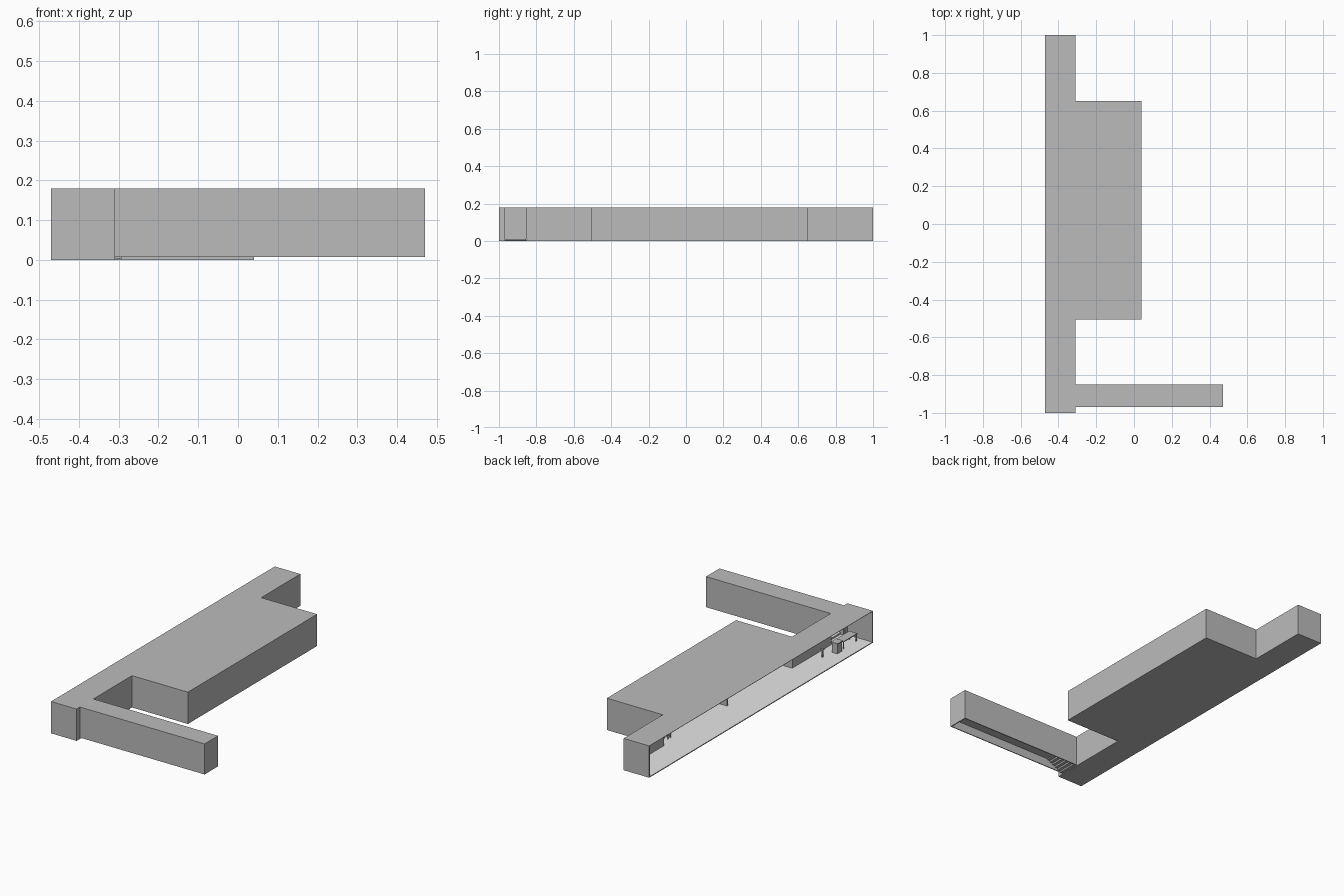
import bpy

if "Cube" in bpy.data.objects:
    bpy.data.objects.remove(bpy.data.objects["Cube"])


def material(name, v):
    m = bpy.data.materials.new(name)
    m.diffuse_color = (v, v, v, 1)
    m.use_nodes = True
    m.node_tree.nodes["Principled BSDF"].inputs["Base Color"].default_value = m.diffuse_color
    return m


GREY = material("wall grey", 0.5)
PALE = material("pale floor", 0.8)
T = 0.005   # wall thickness
H = 0.18    # ceiling height


def box(name, x0, x1, y0, y1, z0, z1, mat=GREY, top=None):
    v = [(x, y, z) for z in (z0, z1) for x, y in ((x0, y0), (x1, y0), (x1, y1), (x0, y1))]
    f = [(3, 2, 1, 0), (4, 5, 6, 7), (0, 1, 5, 4), (1, 2, 6, 5), (2, 3, 7, 6), (3, 0, 4, 7)]
    me = bpy.data.meshes.new(name)
    me.from_pydata(v, [], f)
    me.materials.append(mat)
    if top:
        me.materials.append(top)
        me.polygons[1].material_index = 1
    ob = bpy.data.objects.new(name, me)
    bpy.context.collection.objects.link(ob)
    return ob


XL, XM, XR, XE = -0.47, -0.31, 0.04, 0.47   # left edge, hall wall, room wall, wing end
A0, A1 = -0.97, -0.85                       # side wing in y
R0, R1 = -0.505, 0.65                       # rooms in y
FZ = 0.06                                   # raised wing floor

# floors, pale on top
box("hall_floor", XL, XM, -1, 1, 0, T, GREY, PALE)
box("room_floor", XM, XR, R0, R1, 0, T, GREY, PALE)

# thin roof
for n, r in (("hall", (XL, XM, -1, 1)), ("room", (XM, XR, R0, R1)), ("wing", (XM, XE, A0, A1))):
    box(n + "_roof", *r, H - 0.002, H)

# hall walls; the left side stays open
TOP = H - 0.002
box("hall_front_wall", XL, XM, -1, -1 + T, T, TOP)
box("hall_back_wall", XL, XM, 1 - T, 1, T, TOP)
for i, (a, b) in enumerate(((-1 + T, A0), (A1, R0), (R1, 1 - T))):
    box(f"hall_side_wall_{i}", XM - T, XM, a, b, T, TOP)

# room walls and the divider between two rooms
box("room_right_wall", XR - T, XR, R0, R1, T, TOP)
box("room_front_wall", XM - T, XR - T, R0, R0 + T, T, TOP)
box("room_back_wall", XM - T, XR - T, R1 - T, R1, T, TOP)
box("room_divider", -0.305, XR - T, 0.062, 0.067, T, TOP)

# side wing walls, with a raised floor
WZ = 0.007
box("wing_front_wall", XM, XE, A0, A0 + T, WZ, TOP)
box("wing_back_wall", XM, XE, A1 - T, A1, WZ, TOP)
box("wing_end_wall", XE - T, XE, A0 + T, A1 - T, WZ, TOP)

# stairs up to the wing
N, RUN = 6, 0.018
for i in range(N):
    z = T + (FZ - T) * (i + 1) / N
    x = XM + i * RUN
    box(f"stair_{i}", x, x + RUN, A0 + T, A1 - T, z - 0.011, z, GREY, PALE)
box("wing_floor", XM + N * RUN, XE - T, A0 + T, A1 - T, FZ - T, FZ, GREY, PALE)


def table(name, cx, cy, sx, sy, h, leg=0.004):
    box(name + "_top", cx - sx / 2, cx + sx / 2, cy - sy / 2, cy + sy / 2, h - 0.005, h)
    for i in (-1, 1):
        for j in (-1, 1):
            x, y = cx + i * (sx / 2 - leg), cy + j * (sy / 2 - leg)
            box(name + "_leg", x - leg / 2, x + leg / 2, y - leg / 2, y + leg / 2, T, h - 0.005)


# furniture in the hall
table("hall_table", -0.375, -0.90, 0.05, 0.12, 0.05)
box("cabinet", -0.405, -0.37, -0.815, -0.775, T, 0.06)
box("cabinet_top", -0.409, -0.366, -0.819, -0.771, 0.06, 0.065)
box("post", -0.367, -0.361, -0.703, -0.697, T, 0.045)
box("post_head", -0.371, -0.357, -0.707, -0.693, 0.045, 0.053)

# small chair by the back room
table("chair", -0.275, 0.56, 0.03, 0.03, 0.028)
box("chair_back", -0.264, -0.26, 0.545, 0.575, 0.028, 0.055)
